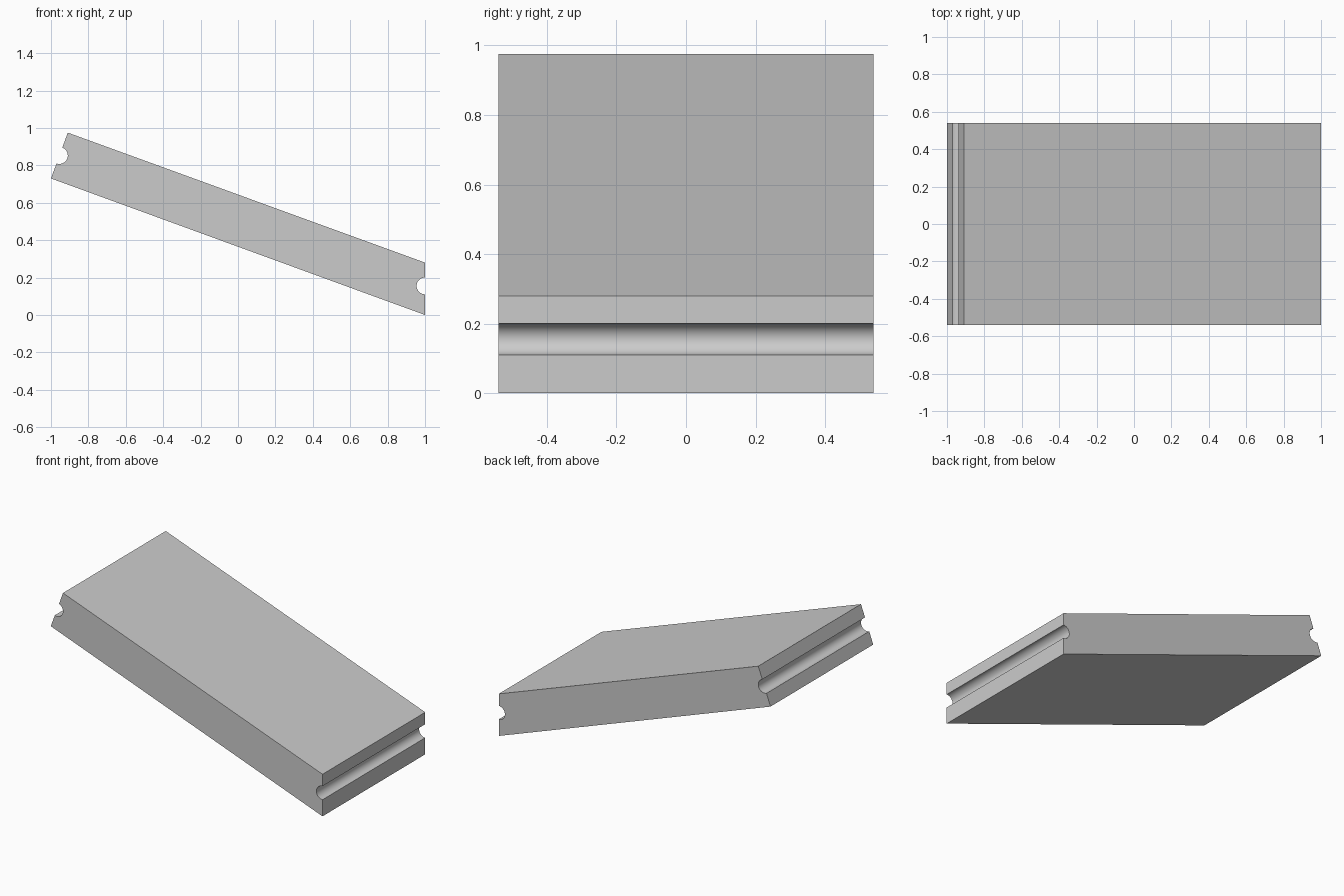
import bpy, bmesh, math
from mathutils import Vector

cube = bpy.data.objects.get("Cube")
if cube:
    bpy.data.objects.remove(cube, do_unlink=True)

HALF_WIDTH = 0.54
GROOVE_RADIUS = 0.045
SEGMENTS = 24


def groove(start, end, t):
    """Half-round notch cut into the left-hand side of the edge start -> end."""
    start, end = Vector(start), Vector(end)
    along = (end - start).normalized()
    inward = Vector((-along.y, along.x))
    centre = start.lerp(end, t)
    points = []
    for i in range(SEGMENTS + 1):
        a = math.pi * i / SEGMENTS
        points.append(centre + GROOVE_RADIUS * (inward * math.sin(a) - along * math.cos(a)))
    return points


# Side profile, counter-clockwise in x and z
low_bottom, low_top = (1, 0), (1, 0.28)
high_top, high_bottom = (-0.91, 0.975), (-1, 0.73)
profile = [low_bottom, *groove(low_bottom, low_top, 0.555), low_top,
           high_top, *groove(high_top, high_bottom, 0.5), high_bottom]

# Sloping plank, extruded across its width
bm = bmesh.new()
side = bm.faces.new([bm.verts.new((x, -HALF_WIDTH, z)) for x, z in profile])
extruded = bmesh.ops.extrude_face_region(bm, geom=[side], use_keep_orig=True)
moved = [v for v in extruded["geom"] if isinstance(v, bmesh.types.BMVert)]
bmesh.ops.translate(bm, verts=moved, vec=(0, 2 * HALF_WIDTH, 0))
bmesh.ops.recalc_face_normals(bm, faces=bm.faces)
mesh = bpy.data.meshes.new("grooved_plank")
bm.to_mesh(mesh)
bm.free()
plank = bpy.data.objects.new("grooved_plank", mesh)
bpy.context.collection.objects.link(plank)

# Plain grey surface
grey = bpy.data.materials.new("light_grey")
grey.use_nodes = True
colour = (0.6, 0.6, 0.6, 1)
grey.diffuse_color = colour
grey.node_tree.nodes["Principled BSDF"].inputs["Base Color"].default_value = colour
mesh.materials.append(grey)

# Smooth grooves, sharp corners
bpy.context.view_layer.objects.active = plank
plank.select_set(True)
bpy.ops.object.shade_smooth_by_angle(angle=math.radians(30))
